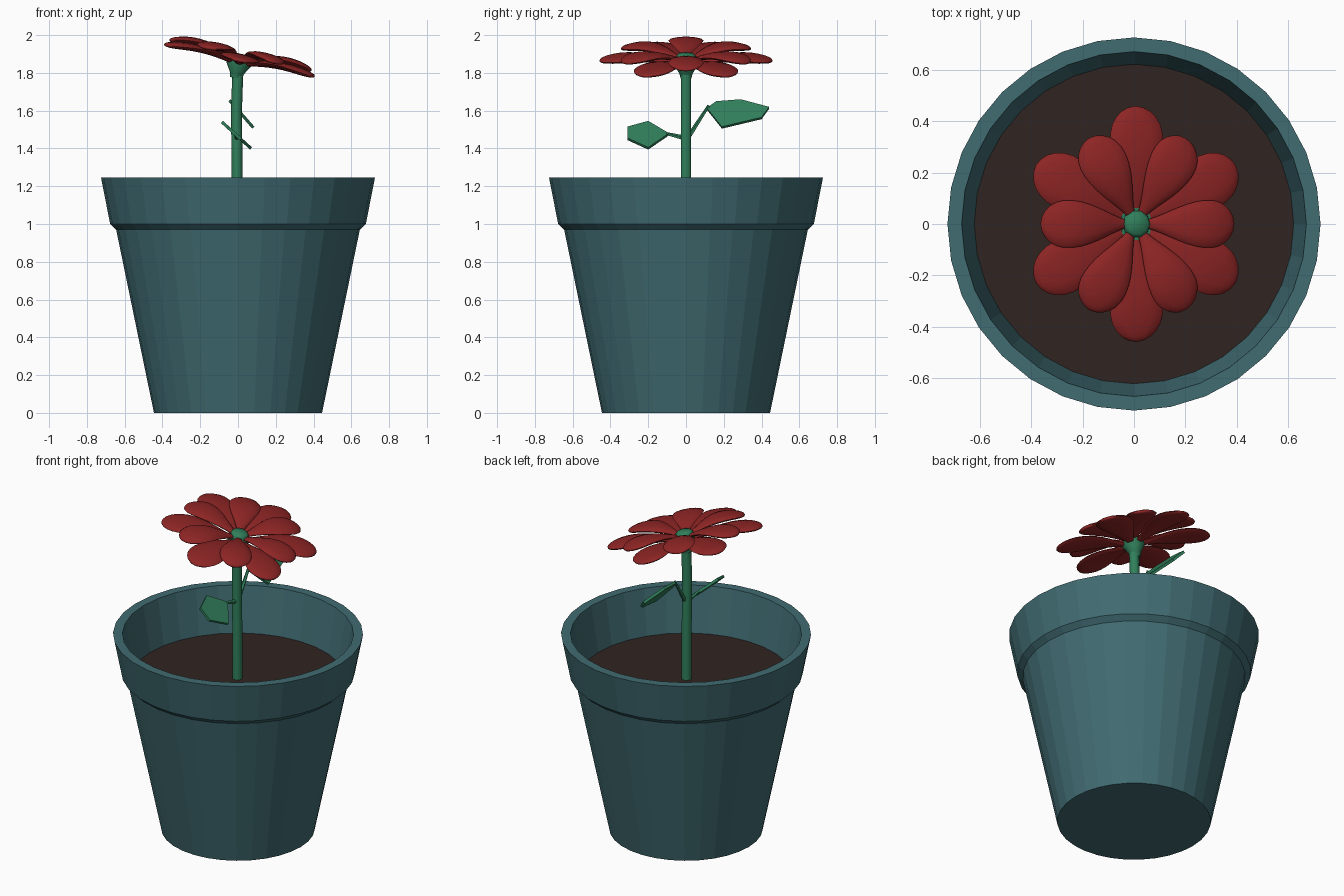
import bpy, bmesh, math
from mathutils import Matrix, Vector

cube = bpy.data.objects.get("Cube")
if cube:
    bpy.data.objects.remove(cube, do_unlink=True)


def material(name, rgb):
    m = bpy.data.materials.new(name)
    m.use_nodes = True
    m.diffuse_color = (*rgb, 1)
    m.node_tree.nodes["Principled BSDF"].inputs["Base Color"].default_value = (*rgb, 1)
    return m


TEAL = material("teal clay", (0.052, 0.15, 0.17))
SOIL = material("dark soil", (0.03, 0.018, 0.016))
RED = material("petal red", (0.27, 0.018, 0.018))
GREEN = material("leaf green", (0.03, 0.215, 0.105))


def finish(name, bm, mat, smooth=False, matrix=None):
    bmesh.ops.recalc_face_normals(bm, faces=bm.faces)
    mesh = bpy.data.meshes.new(name)
    bm.to_mesh(mesh)
    bm.free()
    mesh.materials.append(mat)
    ob = bpy.data.objects.new(name, mesh)
    bpy.context.collection.objects.link(ob)
    if matrix:
        ob.matrix_world = matrix
    if smooth:
        bpy.ops.object.select_all(action='DESELECT')
        ob.select_set(True)
        bpy.context.view_layer.objects.active = ob
        bpy.ops.object.shade_smooth_by_angle(angle=math.radians(50))
    return ob


def loft(bm, rings):
    """Skin closed rings of points and cap both ends."""
    loops = [[bm.verts.new(p) for p in ring] for ring in rings]
    n = len(loops[0])
    for a, b in zip(loops, loops[1:]):
        for i in range(n):
            j = (i + 1) % n
            bm.faces.new((a[i], a[j], b[j], b[i]))
    bm.faces.new(loops[0])
    bm.faces.new(loops[-1])


def circle(r, z, n, x=0):
    return [(x + r * math.cos(math.tau * i / n), r * math.sin(math.tau * i / n), z)
            for i in range(n)]


def revolve(name, profile, n, mat, smooth=False, matrix=None):
    bm = bmesh.new()
    loft(bm, [circle(r, z, n) for r, z in profile])
    return finish(name, bm, mat, smooth, matrix)


# Pot with a flared rim, hollow down to the soil
revolve("pot", [(0.445, 0), (0.645, 0.97), (0.677, 1.0), (0.725, 1.245),
                (0.67, 1.245), (0.62, 0.95)], 32, TEAL)
revolve("soil", [(0.61, 0.94), (0.621, 0.96)], 32, SOIL)

# Stem with a slight bend
bm = bmesh.new()
loft(bm, [circle(0.029, z, 10, x) for z, x in
          ((0.94, -0.004), (1.3, -0.005), (1.6, -0.008), (1.72, -0.004), (1.81, 0.0))])
finish("stem", bm, GREEN, True)

# Flower head, tilted down towards +x
HEAD = Matrix.Translation((0.008, 0, 1.87)) @ Matrix.Rotation(math.radians(12), 4, 'Y')
revolve("calyx", [(0.03, -0.1), (0.036, -0.075), (0.066, -0.025), (0.066, 0.0)],
        10, GREEN, True, HEAD)
revolve("flower_centre", [(0.055, -0.01), (0.052, 0.02), (0.04, 0.032)],
        10, GREEN, True, HEAD)


def petal(name, angle, start, end, half_width, root_z, arch, tip_z):
    """Rounded teardrop with a lens cross-section, arched along its length."""
    bm = bmesh.new()
    rings, steps, sides = [], 14, 12
    for k in range(steps + 1):
        t = 0.5 - 0.5 * math.cos(math.pi * (0.06 + 0.93 * k / steps))
        rise = 0.2 + 0.8 * math.sin(min(t / 0.7, 1) * math.pi / 2) ** 1.3
        cap = math.sqrt(max(0, 1 - max(0, (t - 0.7) / 0.3) ** 2))
        w = half_width * rise * cap
        h = 0.02 * (0.5 + 0.5 * rise) * cap ** 0.7
        z = root_z + (tip_z - root_z) * t + arch * math.sin(math.pi * t)
        rings.append([(start + (end - start) * t, w * math.cos(a), z + h * math.sin(a))
                      for a in (math.tau * i / sides for i in range(sides))])
    loft(bm, rings)
    finish(name, bm, RED, True, HEAD @ Matrix.Rotation(math.radians(angle), 4, 'Z'))


for i in range(6):
    petal(f"upper_petal_{i + 1}", 60 * i, 0.045, 0.385, 0.093, 0.005, 0.03, 0.025)
    petal(f"lower_petal_{i + 1}", 60 * i + 30, 0.05, 0.458, 0.105, -0.015, 0.022, -0.005)


# Leaves: angular blades leaning in x, each on a thin stalk
def leaf(name, outline, x_at, lean, z_ref, stalk):
    bm = bmesh.new()
    bm.faces.new([bm.verts.new((x_at + (z_ref - z) * lean, y, z)) for y, z in outline])
    blade = finish(name, bm, GREEN)
    solid = blade.modifiers.new("thickness", 'SOLIDIFY')
    solid.thickness, solid.offset = 0.016, 0

    y, z = outline[0]
    a = Vector((-0.005, *stalk))
    b = Vector((x_at + (z_ref - z) * lean, y, z))
    frame = (b - a).to_track_quat('Z', 'X').to_matrix().to_4x4()
    frame.translation = a
    revolve(name + "_stalk", [(0.014, 0), (0.008, (b - a).length + 0.02)],
            5, GREEN, False, frame)


leaf("back_leaf", [(0.11, 1.61), (0.16, 1.645), (0.29, 1.655), (0.44, 1.615),
                   (0.4, 1.56), (0.19, 1.51)], -0.045, 0.87, 1.655, (0.01, 1.455))
leaf("front_leaf", [(-0.09, 1.475), (-0.2, 1.54), (-0.31, 1.51), (-0.31, 1.45),
                    (-0.2, 1.4)], -0.085, 1.1, 1.54, (-0.01, 1.455))
